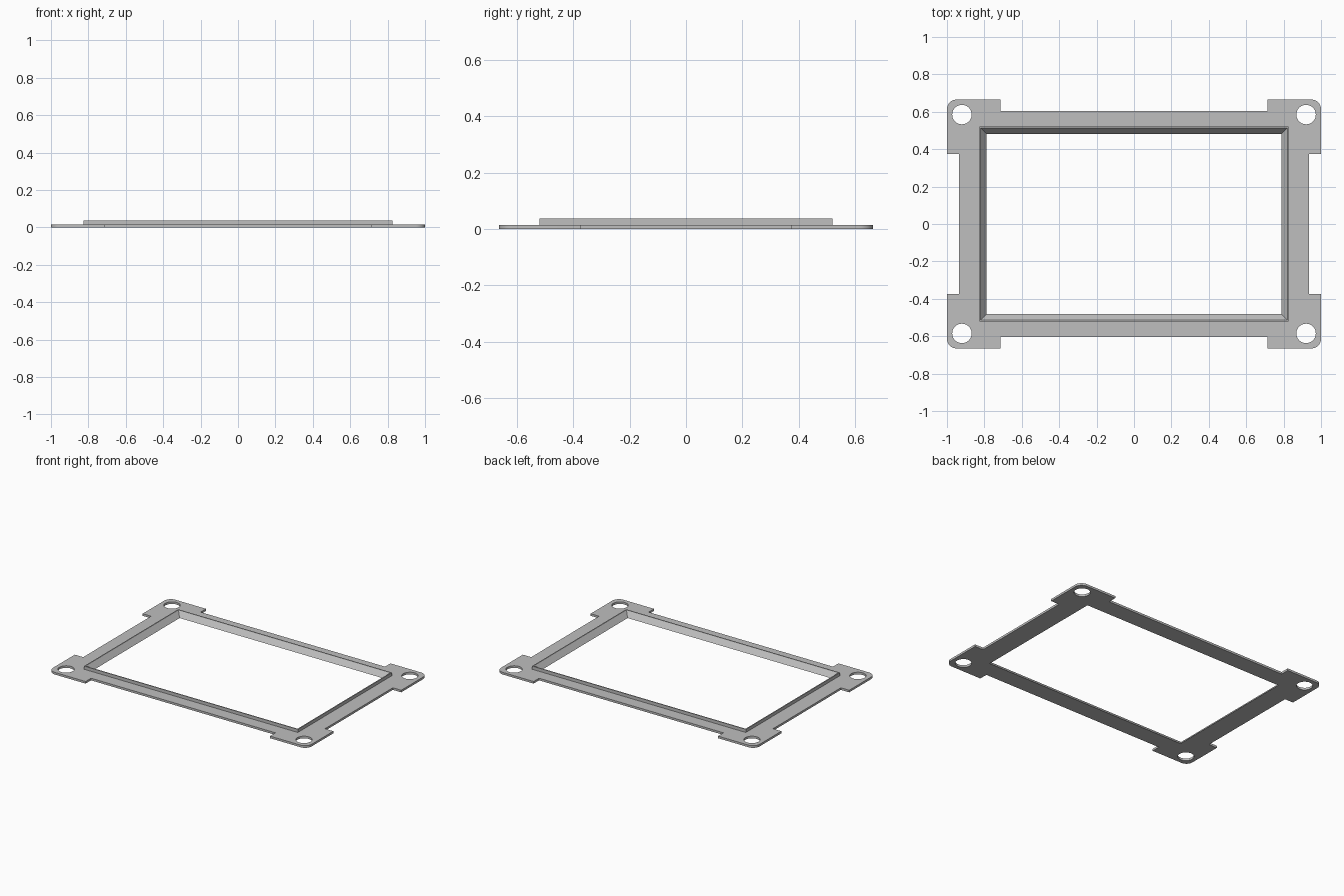
import bpy
import bmesh
from math import sin, cos, pi

if "Cube" in bpy.data.objects:
    bpy.data.objects.remove(bpy.data.objects["Cube"], do_unlink=True)

HX, HY = 1.0, 0.665            # half size of the plate
SIDE_X, SIDE_Y = 0.935, 0.605  # recessed edges between the corner tabs
TAB_X, TAB_Y = 0.713, 0.375    # where the corner tabs start
RIM_X, RIM_Y = 0.827, 0.52     # outer wall of the raised rim
PLATE, TOP = 0.015, 0.037      # heights
LIP, SLOPE = 0.007, 0.038      # rim inset at the top and at the bottom
ROUND = 0.05
HOLE_X, HOLE_Y, HOLE_R = 0.92, 0.585, 0.052
QUADRANTS = [(1, 1), (-1, 1), (-1, -1), (1, -1)]


def arc(cx, cy, r, sweep, steps):
    return [(cx + r * cos(sweep * i / steps), cy + r * sin(sweep * i / steps))
            for i in range(steps + 1)]


def rectangle(inset):
    return [(sx * (RIM_X - inset), sy * (RIM_Y - inset)) for sx, sy in QUADRANTS]


def add_loop(curve, points):
    spline = curve.splines.new('POLY')
    spline.points.add(len(points) - 1)
    for p, (x, y) in zip(spline.points, points):
        p.co = (x, y, 0, 1)
    spline.use_cyclic_u = True


# Outline: one tabbed corner mirrored into four quadrants
corner = [(SIDE_X, TAB_Y), (HX, TAB_Y)]
corner += arc(HX - ROUND, HY - ROUND, ROUND, pi / 2, 8)
corner += [(TAB_X, HY), (TAB_X, SIDE_Y)]
outline = []
for sx, sy in QUADRANTS:
    pts = [(sx * x, sy * y) for x, y in corner]
    outline += pts if sx * sy > 0 else pts[::-1]

# Flat plate with screw holes and a window
curve = bpy.data.curves.new("plate_profile", 'CURVE')
curve.dimensions = '2D'
curve.fill_mode = 'BOTH'
curve.extrude = PLATE / 2
add_loop(curve, outline)
add_loop(curve, rectangle(0))
for sx, sy in QUADRANTS:
    add_loop(curve, arc(sx * HOLE_X, sy * HOLE_Y, HOLE_R, 2 * pi, 40)[:-1])
helper = bpy.data.objects.new("plate_profile", curve)
mesh = bpy.data.meshes.new_from_object(helper)
bpy.data.objects.remove(helper)
bpy.data.curves.remove(curve)

bm = bmesh.new()
bm.from_mesh(mesh)
bmesh.ops.translate(bm, verts=bm.verts, vec=(0, 0, PLATE / 2))
bmesh.ops.remove_doubles(bm, verts=bm.verts, dist=0.0002)

# Open the window wall so the rim joins the plate as one solid
bm.normal_update()
wall = [f for f in bm.faces if abs(f.normal.z) < 0.5 and
        all(abs(v.co.x) < RIM_X + 0.005 and abs(v.co.y) < RIM_Y + 0.005
            for v in f.verts)]
bmesh.ops.delete(bm, geom=wall, context='FACES')

# Raised rim: outer wall, narrow lip, sloped inside and underside
profile = [(0, PLATE), (0, TOP), (LIP, TOP), (SLOPE, 0), (0, 0)]
rings = [[bm.verts.new((x, y, z)) for x, y in rectangle(inset)]
         for inset, z in profile]
for a, b in zip(rings, rings[1:]):
    for i in range(4):
        j = (i + 1) % 4
        bm.faces.new((a[i], a[j], b[j], b[i]))
bmesh.ops.remove_doubles(bm, verts=bm.verts, dist=0.0002)
bmesh.ops.recalc_face_normals(bm, faces=bm.faces)
bm.to_mesh(mesh)
bm.free()

frame = bpy.data.objects.new("bezel_frame", mesh)
mesh.name = "bezel_frame"
bpy.context.collection.objects.link(frame)

# Plain grey material
grey = bpy.data.materials.new("light_grey")
grey.use_nodes = True
colour = (0.52, 0.52, 0.52, 1)
grey.diffuse_color = colour
grey.node_tree.nodes["Principled BSDF"].inputs["Base Color"].default_value = colour
mesh.materials.clear()
mesh.materials.append(grey)

bpy.ops.object.select_all(action='DESELECT')
frame.select_set(True)
bpy.context.view_layer.objects.active = frame
bpy.ops.object.shade_smooth_by_angle(angle=pi / 6)
